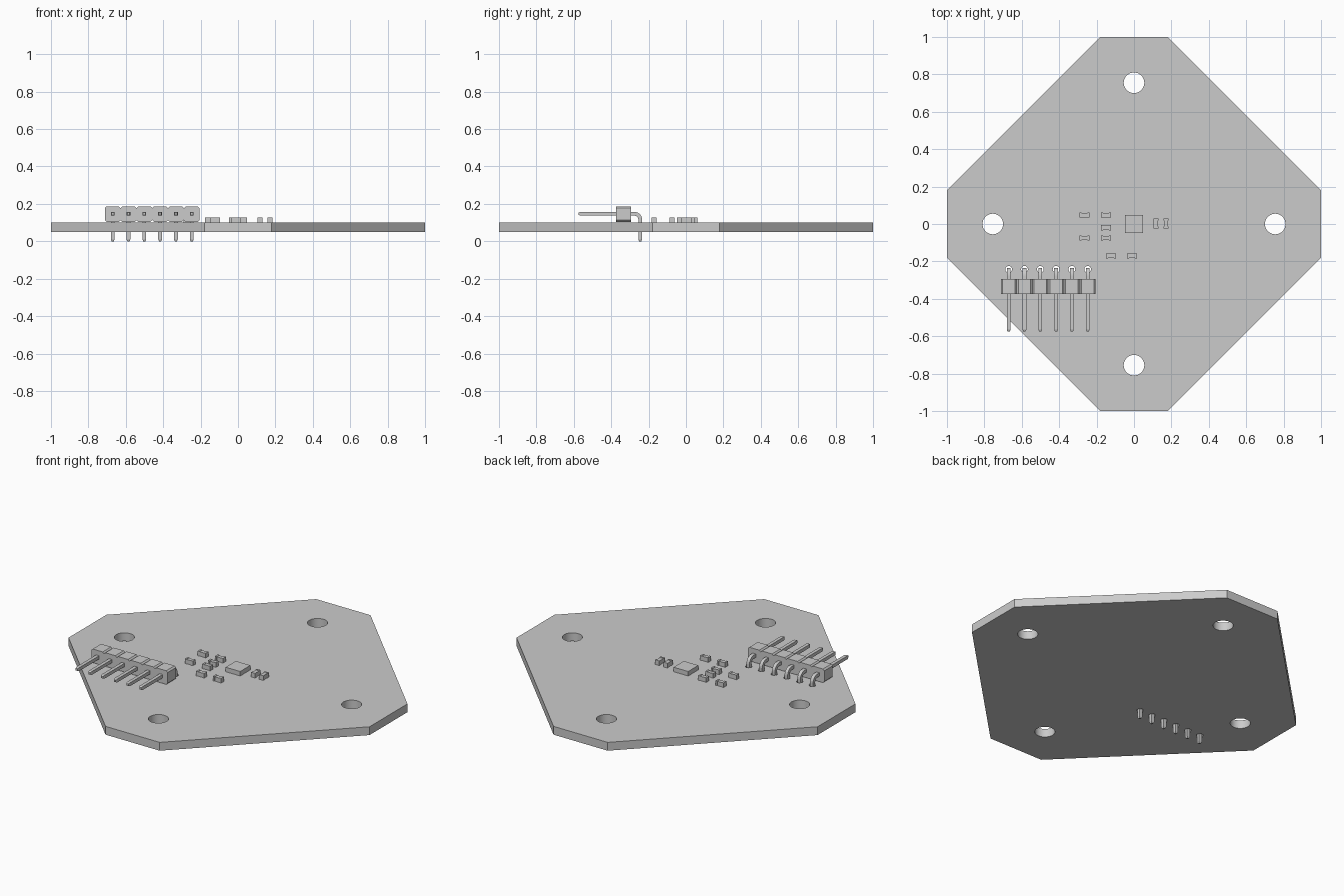
import bpy, bmesh, math
from mathutils import Matrix, Vector

cube = bpy.data.objects.get("Cube")
if cube:
    bpy.data.objects.remove(cube, do_unlink=True)

GREY = (0.6, 0.6, 0.6, 1)
grey = bpy.data.materials.new("plain grey")
grey.use_nodes = True
grey.diffuse_color = GREY
grey.node_tree.nodes["Principled BSDF"].inputs["Base Color"].default_value = GREY

BOTTOM, TOP = 0.05, 0.1      # board faces
PITCH, PINS = 0.0845, 6
PIN_X = [-0.67 + PITCH * i for i in range(PINS)]
TAIL_Y, PIN_Z, PIN_R = -0.245, 0.147, 0.01


def finish(name, bm):
    bmesh.ops.recalc_face_normals(bm, faces=bm.faces)
    mesh = bpy.data.meshes.new(name)
    bm.to_mesh(mesh)
    bm.free()
    mesh.materials.append(grey)
    ob = bpy.data.objects.new(name, mesh)
    bpy.context.collection.objects.link(ob)
    return ob


def add_box(bm, centre, size):
    m = Matrix.Translation(centre) @ Matrix.Diagonal((*size, 1))
    bmesh.ops.create_cube(bm, size=1, matrix=m)


def add_prism(bm, points, offset):
    face = bm.faces.new([bm.verts.new(p) for p in points])
    new = bmesh.ops.extrude_face_region(bm, geom=[face])["geom"]
    moved = [v for v in new if isinstance(v, bmesh.types.BMVert)]
    bmesh.ops.translate(bm, verts=moved, vec=offset)


def octagon(half_w, half_h, cut):
    """Rectangle with four cut corners, in order around the outline."""
    pts = []
    for sx, sy in ((1, 1), (-1, 1), (-1, -1), (1, -1)):
        pair = [(sx * half_w, sy * (half_h - cut)), (sx * (half_w - cut), sy * half_h)]
        pts += pair if sx * sy > 0 else pair[::-1]
    return pts


# Circuit board with mounting holes and pin holes
bm = bmesh.new()
add_prism(bm, [(x, y, BOTTOM) for x, y in octagon(1, 1, 0.82)], (0, 0, TOP - BOTTOM))
board = finish("circuit_board", bm)

bm = bmesh.new()
holes = [(x, y, 0.055, 48) for x, y in ((0.755, 0), (-0.755, 0), (0, 0.755), (0, -0.755))]
holes += [(x, TAIL_Y + 0.003, 0.018, 20) for x in PIN_X]
for x, y, radius, sides in holes:
    bmesh.ops.create_cone(bm, cap_ends=True, segments=sides, radius1=radius, radius2=radius,
                          depth=0.2, matrix=Matrix.Translation((x, y, 0.075)))
cutter = finish("hole_cutter", bm)
mod = board.modifiers.new("holes", "BOOLEAN")
mod.object, mod.operation, mod.solver = cutter, "DIFFERENCE", "EXACT"
bpy.context.view_layer.objects.active = board
board.select_set(True)
bpy.ops.object.modifier_apply(modifier=mod.name)
bpy.data.objects.remove(cutter, do_unlink=True)
bpy.ops.object.shade_smooth_by_angle(angle=math.radians(30))

# Header housing: a row of blocks with cut corners
bm = bmesh.new()
for x in PIN_X:
    add_prism(bm, [(x + px, -0.375, 0.145 + pz) for px, pz in octagon(PITCH / 2, 0.041, 0.009)],
              (0, 0.08, 0))
finish("header_housing", bm)

# Right-angle pins: square section swept along a bent path, tapered at both ends
BEND = 0.03
path = [(-0.575, PIN_Z, 0.6), (-0.565, PIN_Z, 1)]
for i in range(7):
    a = math.radians(90 - 15 * i)
    path.append((TAIL_Y - BEND + BEND * math.cos(a), PIN_Z - BEND + BEND * math.sin(a), 1))
path += [(TAIL_Y, 0.01, 1), (TAIL_Y, 0, 0.6)]
bm = bmesh.new()
for x in PIN_X:
    rings = []
    for i, (y, z, scale) in enumerate(path):
        before, after = path[max(i - 1, 0)], path[min(i + 1, len(path) - 1)]
        t = Vector((after[0] - before[0], after[1] - before[1])).normalized()
        r = PIN_R * scale
        rings.append([bm.verts.new((x + sx * r, y - t.y * s * r, z + t.x * s * r))
                      for sx, s in ((-1, -1), (1, -1), (1, 1), (-1, 1))])
    for a, b in zip(rings, rings[1:]):
        for k in range(4):
            n = (k + 1) % 4
            bm.faces.new((a[k], a[n], b[n], b[k]))
    bm.faces.new(rings[0])
    bm.faces.new(rings[-1])
finish("header_pins", bm)

# Sensor chip
bm = bmesh.new()
add_box(bm, (0, 0, TOP + 0.0135), (0.097, 0.097, 0.027))
finish("sensor_chip", bm)

# Small surface parts: a body between two slightly larger end caps
LENGTH, WIDTH, HEIGHT, CAP = 0.053, 0.027, 0.028, 0.011
parts = [(-0.265, 0.047, 0), (-0.15, 0.047, 0), (-0.15, -0.02, 0), (-0.15, -0.075, 0),
         (-0.265, -0.075, 0), (-0.123, -0.17, 0), (-0.011, -0.17, 0),
         (0.117, 0.003, 1), (0.171, 0.003, 1)]
for number, (x, y, turned) in enumerate(parts, 1):
    bm = bmesh.new()
    add_box(bm, (0, 0, HEIGHT / 2 - 0.001), (LENGTH - 2 * CAP, WIDTH - 0.004, HEIGHT - 0.002))
    for side in (-1, 1):
        add_box(bm, (side * (LENGTH - CAP) / 2, 0, HEIGHT / 2), (CAP, WIDTH, HEIGHT))
    bm.transform(Matrix.Translation((x, y, TOP)) @ Matrix.Rotation(turned * math.pi / 2, 4, "Z"))
    finish(f"surface_part_{number}", bm)
